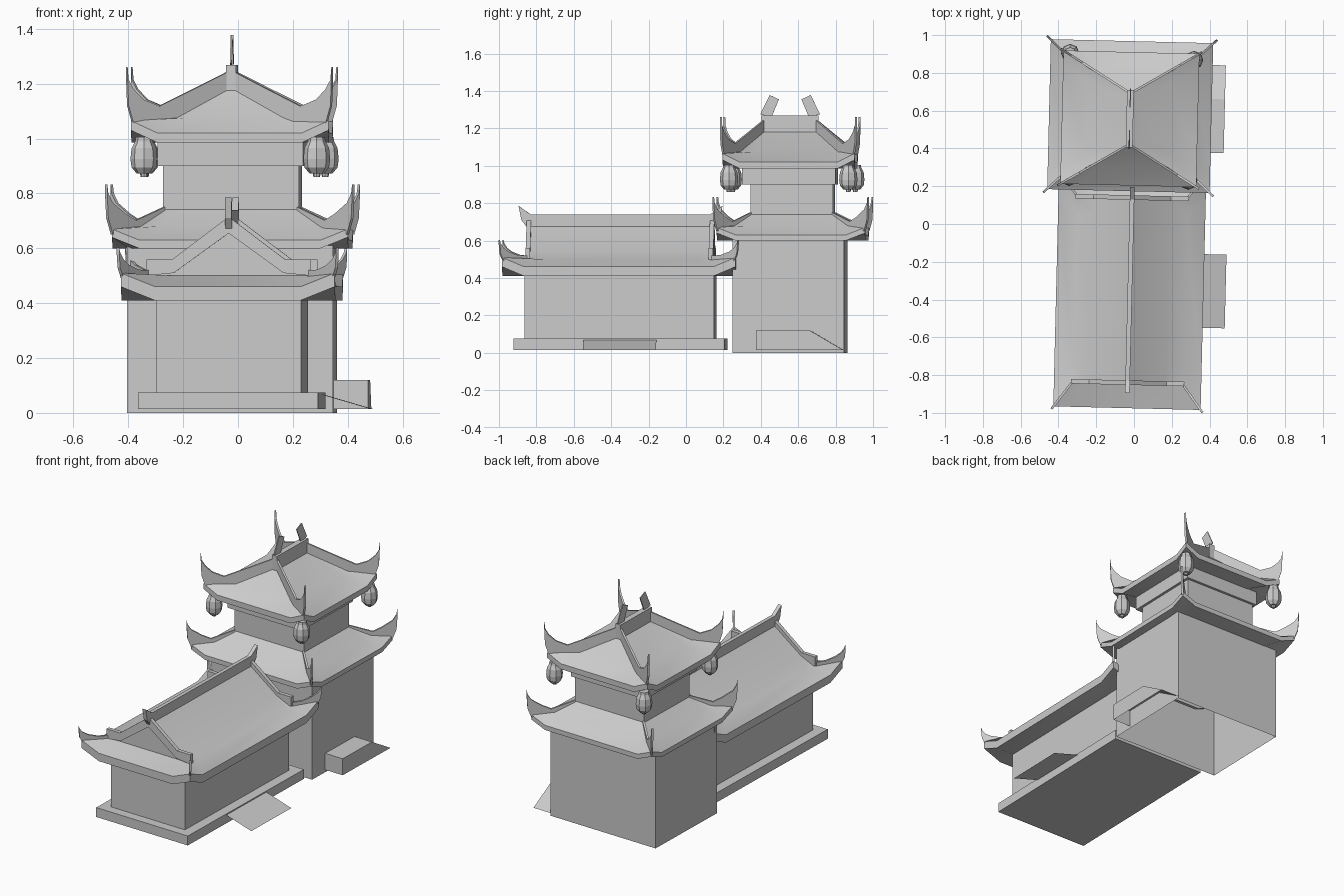
import bpy, bmesh, math
from mathutils import Matrix, Vector

cube = bpy.data.objects.get("Cube")
if cube:
    bpy.data.objects.remove(cube, do_unlink=True)

stone = bpy.data.materials.new("plain_grey")
stone.use_nodes = True
GREY = (0.6, 0.6, 0.6, 1)
stone.diffuse_color = GREY
stone.node_tree.nodes["Principled BSDF"].inputs["Base Color"].default_value = GREY

# Both buildings are turned slightly about their own centres
TURN = Matrix.Rotation(math.radians(-1.4), 4, 'Z')
HALL = Matrix.Translation((-0.022, -0.35, 0)) @ TURN
TOWER = Matrix.Translation((-0.022, 0.557, 0)) @ TURN
STOREY = Matrix.Translation((-0.02, 0.571, 0)) @ TURN
CORNERS = [(sx, sy) for sx in (-1, 1) for sy in (-1, 1)]


def finish(name, bm, frame, open_bottom=False, smooth=False):
    bmesh.ops.remove_doubles(bm, verts=bm.verts, dist=0.0005)
    bmesh.ops.recalc_face_normals(bm, faces=bm.faces)
    if open_bottom:
        low = [f for f in bm.faces if f.normal.z < -0.9]
        bmesh.ops.delete(bm, geom=low, context='FACES')
    bm.transform(frame)
    mesh = bpy.data.meshes.new(name)
    bm.to_mesh(mesh)
    bm.free()
    mesh.materials.append(stone)
    obj = bpy.data.objects.new(name, mesh)
    bpy.context.collection.objects.link(obj)
    if smooth:
        bpy.ops.object.select_all(action='DESELECT')
        obj.select_set(True)
        bpy.context.view_layer.objects.active = obj
        bpy.ops.object.shade_smooth_by_angle(angle=math.radians(32))


def box(name, frame, hx, hy, z0, z1, open_bottom=False):
    bm = bmesh.new()
    bmesh.ops.create_cube(bm, size=1, matrix=Matrix.Translation((0, 0, (z0 + z1) / 2))
                          @ Matrix.Diagonal((2 * hx, 2 * hy, z1 - z0, 1)))
    finish(name, bm, frame, open_bottom)


def prism(name, frame, outline, depth, open_bottom=False):
    """Extrude a flat outline along depth, centred on the outline."""
    bm = bmesh.new()
    half = Vector(depth) / 2
    face = bm.faces.new([bm.verts.new(Vector(p) - half) for p in outline])
    ext = bmesh.ops.extrude_face_region(bm, geom=[face])["geom"]
    bmesh.ops.translate(bm, vec=Vector(depth),
                        verts=[v for v in ext if isinstance(v, bmesh.types.BMVert)])
    finish(name, bm, frame, open_bottom)


def roof(name, frame, rings, kink):
    """Loft rectangular rings (hx, hy, z, corner lift) with kinks near each corner."""
    bm = bmesh.new()
    loops = []
    for hx, hy, z, lift in rings:
        kx, ky = hx * kink[0], hy * kink[1]
        pts = [(-hx, -hy, lift), (-kx, -hy, 0), (kx, -hy, 0),
               (hx, -hy, lift), (hx, -ky, 0), (hx, ky, 0)]
        pts += [(-x, -y, up) for x, y, up in pts]
        loops.append([bm.verts.new((x, y, z + up)) for x, y, up in pts])
    for a, b in zip(loops, loops[1:]):
        for i in range(12):
            j = (i + 1) % 12
            bm.faces.new((a[i], a[j], b[j], b[i]))
    bmesh.ops.dissolve_degenerate(bm, edges=bm.edges, dist=0.0005)
    finish(name, bm, frame, smooth=True)


def hip_fins(name, frame, start, end, samples, width=0.012):
    """Upturned thin fins on the four hips; samples are (travel, bottom, top)."""
    for n, (sx, sy) in enumerate(CORNERS):
        a = Vector((start[0] * sx, start[1] * sy, 0))
        b = Vector((end[0] * sx, end[1] * sy, 0))
        side = (b - a).normalized().cross(Vector((0, 0, 1))) * width
        low = [a.lerp(b, t) + Vector((0, 0, z)) for t, z, _ in samples]
        high = [a.lerp(b, t) + Vector((0, 0, z)) for t, _, z in samples]
        prism(f"{name}_{n + 1}", frame, low + high[::-1], side)


# Hall body
box("hall_base", HALL, 0.328, 0.565, 0.015, 0.075)
box("hall_walls", HALL, 0.265, 0.507, 0.07, 0.42)

# Hall roof with gable ends above a skirt
roof("hall_roof", HALL, [(0.26, 0.5, 0.41, 0), (0.39, 0.625, 0.41, 0.05),
                         (0.39, 0.625, 0.46, 0.05), (0.29, 0.49, 0.5, 0),
                         (0.2, 0.49, 0.54, 0), (0, 0.49, 0.685, 0)], (0.68, 0.81))
hip_fins("hall_hip_fin", HALL, (0.29, 0.49), (0.39, 0.625),
         [(0, 0.48, 0.52), (0.4, 0.47, 0.522), (0.75, 0.48, 0.54),
          (0.95, 0.49, 0.56), (1.07, 0.53, 0.585), (1.1, 0.58, 0.602)])
half_barge = [(0.3, 0.5), (0.3, 0.56), (0.205, 0.56), (0, 0.715)]
for label, y in (("front", -0.49), ("back", 0.49)):
    pts = [(0.2, 0.51)] + half_barge
    pts += [(-x, z) for x, z in pts[-2::-1]] + [(0, 0.655)]
    prism(f"hall_{label}_barge_board", HALL, [(x, y, z) for x, z in pts], (0, 0.024, 0))

# Hall ridge with raised ends
half_ridge = [(0.5, 0.67), (0.53, 0.71), (0.545, 0.785), (0.48, 0.74)]
pts = half_ridge + [(-y, z) for y, z in half_ridge[::-1]]
prism("hall_ridge", HALL, [(0, y, z) for y, z in pts], (0.024, 0, 0))

# Hall entrance ramp: a thin sloping sheet
bm = bmesh.new()
bm.faces.new([bm.verts.new(p) for p in ((0.326, -0.19, 0.068), (0.507, -0.19, 0.015),
                                        (0.507, 0.2, 0.015), (0.326, 0.2, 0.068))])
finish("hall_ramp", bm, HALL)

# Tower body and side landing
box("tower_lower_walls", TOWER, 0.376, 0.298, 0, 0.61, open_bottom=True)
landing = [(-0.17, 0.015), (-0.17, 0.12), (0.115, 0.12), (0.295, 0.015)]
prism("tower_landing", TOWER, [(0.438, y, z) for y, z in landing],
      (0.126, 0, 0), open_bottom=True)
box("tower_upper_walls", STOREY, 0.248, 0.22, 0.7, 0.91)
box("tower_cornice", TOWER, 0.266, 0.25, 0.9, 0.99)

# Tower lower roof
roof("tower_lower_roof", STOREY, [(0.37, 0.28, 0.6, 0), (0.43, 0.397, 0.6, 0.04),
                                  (0.43, 0.397, 0.63, 0.04), (0.34, 0.305, 0.68, 0),
                                  (0.24, 0.215, 0.745, 0)], (0.77, 0.74))
hip_fins("lower_hip_fin", STOREY, (0.245, 0.22), (0.43, 0.395),
         [(0, 0.72, 0.75), (0.55, 0.66, 0.702), (0.75, 0.65, 0.725),
          (1, 0.65, 0.765), (1.09, 0.71, 0.8), (1.11, 0.79, 0.832)])

# Tower upper roof
roof("tower_upper_roof", TOWER, [(0.26, 0.245, 0.985, 0), (0.36, 0.353, 0.985, 0.045),
                                 (0.36, 0.353, 1.02, 0.045), (0.22, 0.26, 1.075, 0),
                                 (0, 0.135, 1.19, 0)], (0.73, 0.74))
hip_fins("upper_hip_fin", TOWER, (0, 0.135), (0.36, 0.353),
         [(0, 1.18, 1.25), (0.35, 1.11, 1.185), (0.72, 1.045, 1.118),
          (0.88, 1.045, 1.142), (0.98, 1.055, 1.18), (1.03, 1.12, 1.215),
          (1.04, 1.215, 1.26)])

# Tower ridge and leaning finials
box("tower_ridge", TOWER, 0.018, 0.152, 1.17, 1.268)
for label, s in (("front", -1), ("back", 1)):
    finial = [(0.16, 1.275), (0.11, 1.378), (0.06, 1.355), (0.1, 1.26)]
    prism(f"{label}_finial", TOWER, [(0, s * y, z) for y, z in finial], (0.006, 0, 0))

# Hanging lanterns under the upper eaves
profile = [(0.86, 0.012), (0.872, 0.014), (0.872, 0.026), (0.895, 0.045),
           (0.925, 0.049), (0.965, 0.045), (0.99, 0.032), (1.005, 0.03)]
places = {"front_right": (-0.343, 0.25), "back_right": (-0.338, 0.905),
          "front_left": (0.287, 0.23), "back_left": (0.318, 0.868)}
for label, (x, y) in places.items():
    bm = bmesh.new()
    for (z0, r0), (z1, r1) in zip(profile, profile[1:]):
        bmesh.ops.create_cone(bm, segments=8, radius1=r0, radius2=r1, depth=z1 - z0,
                              matrix=Matrix.Translation((x, y, (z0 + z1) / 2)))
    for z, r in (profile[0], profile[-1]):
        bmesh.ops.create_circle(bm, cap_ends=True, segments=8, radius=r,
                                matrix=Matrix.Translation((x, y, z)))
    finish(f"{label}_lantern", bm, TURN.Identity(4))
